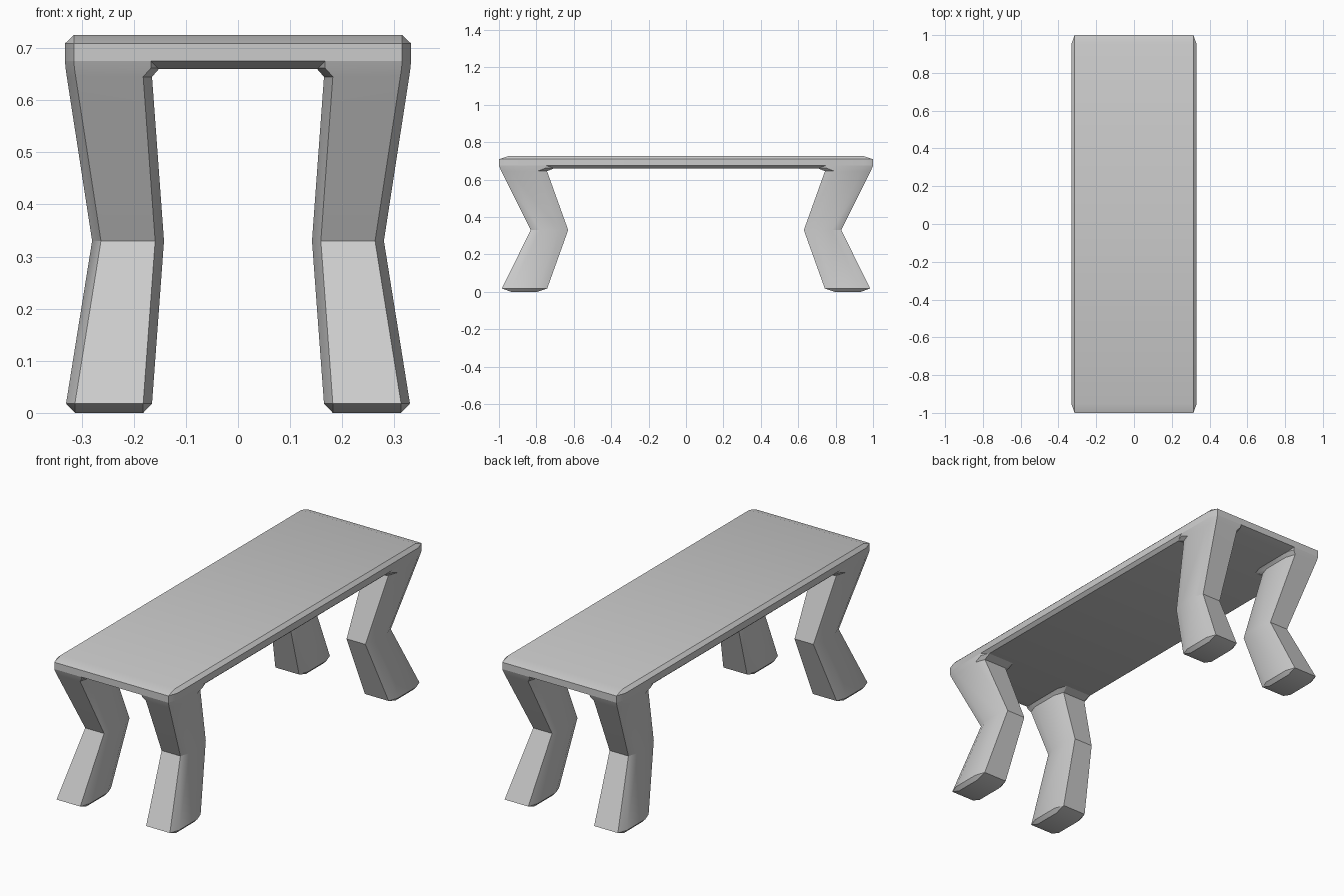
import bpy, bmesh

if "Cube" in bpy.data.objects:
    bpy.data.objects.remove(bpy.data.objects["Cube"])

CX, CY = 0.017, 0.05   # edge chamfer, stretched along the length


def ring(bm, z, x0, x1, y0, y1, cut=True):
    """Rectangle with chamfered corners (corners doubled up when cut is False)."""
    a, b = (CX, CY) if cut else (0, 0)
    pts = [(x0 + a, y0), (x1 - a, y0), (x1, y0 + b), (x1, y1 - b),
           (x1 - a, y1), (x0 + a, y1), (x0, y1 - b), (x0, y0 + b)]
    return [bm.verts.new((x, y, z)) for x, y in pts]


def loft(name, sections):
    bm = bmesh.new()
    rings = [ring(bm, *s) for s in sections]
    for lo, hi in zip(rings, rings[1:]):
        for i in range(8):
            j = (i + 1) % 8
            bm.faces.new((lo[i], lo[j], hi[j], hi[i]))
    bm.faces.new(rings[0])
    bm.faces.new(rings[-1])
    bmesh.ops.remove_doubles(bm, verts=bm.verts, dist=1e-5)
    bmesh.ops.recalc_face_normals(bm, faces=bm.faces)
    mesh = bpy.data.meshes.new(name)
    bm.to_mesh(mesh)
    bm.free()
    obj = bpy.data.objects.new(name, mesh)
    bpy.context.collection.objects.link(obj)
    bpy.ops.object.select_all(action='DESELECT')
    obj.select_set(True)
    bpy.context.view_layer.objects.active = obj
    bpy.ops.object.shade_smooth_by_angle(angle=0.5)
    return obj


# Table top: slab with chamfered edges
W, L = 0.332, 1.0
w, l = W - CX, L - CY
loft("table_top", [
    (0.66, -w, w, -l, l, False),
    (0.675, -W, W, -L, L),
    (0.709, -W, W, -L, L),
    (0.725, -w, w, -l, l, False),
])

# Bent legs: foot, knee, hip, small flare into the slab; mirrored to four corners
legs = loft("legs", [
    (0.0, 0.165 + CX, 0.33 - CX, 0.745 + CY, 0.985 - CY, False),
    (0.018, 0.165, 0.33, 0.742, 0.985),
    (0.33, 0.142, 0.28, 0.63, 0.83),
    (0.645, 0.165, 0.3285, 0.743, 0.987),
    (0.662, 0.150, 0.331, 0.70, 0.995),
    (0.675, 0.150, W, 0.70, L),
])
mirror = legs.modifiers.new("four_corners", 'MIRROR')
mirror.use_axis = (True, True, False)
mirror.use_mirror_merge = False
